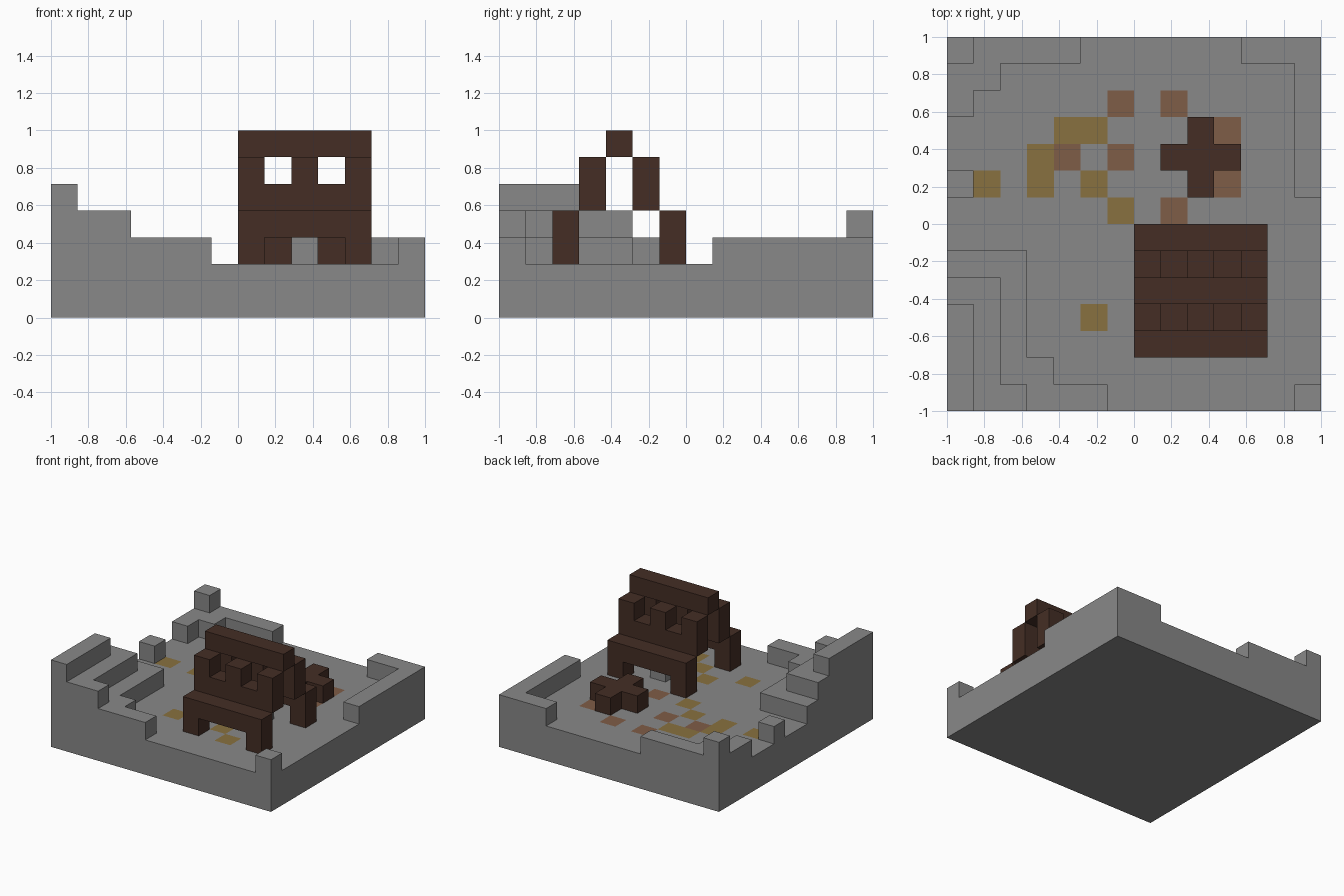
import bpy
import bmesh
from mathutils import Vector

SIZE = 14               # blocks along each side of the square
BLOCK = 2 / SIZE        # edge length of one block
FLOOR = 2               # blocks below the courtyard floor

default_cube = bpy.data.objects.get("Cube")
if default_cube:
    bpy.data.objects.remove(default_cube, do_unlink=True)


def make_material(name, colour):
    material = bpy.data.materials.new(name)
    material.use_nodes = True
    rgba = (*colour, 1)
    material.diffuse_color = rgba
    for node in material.node_tree.nodes:
        if node.type == "BSDF_PRINCIPLED":
            node.inputs["Base Color"].default_value = rgba
            node.inputs["Roughness"].default_value = 0.9
    return material


stone = make_material("grey stone", (0.246, 0.246, 0.246))
wood = make_material("dark brown wood", (0.058, 0.027, 0.018))
clay = make_material("reddish clay", (0.212, 0.109, 0.063))
straw = make_material("yellow straw", (0.25, 0.165, 0.05))


def block_range(x, y, z):
    """All block cells inside the given half-open ranges."""
    return {(i, j, k) for i in range(*x) for j in range(*y) for k in range(*z)}


def build_blocks(name, cells, materials, paint=None):
    """Turn cells into one shell of outer faces, merging flat areas."""
    bm = bmesh.new()
    for cell in cells:
        for axis in range(3):
            for sign in (-1, 1):
                step = [0, 0, 0]
                step[axis] = sign
                if tuple(c + s for c, s in zip(cell, step)) in cells:
                    continue
                normal = Vector(step)
                side = Vector([step[axis - 1], step[axis - 2], 0])
                side = Vector([0, 0, 0])
                side[(axis + 1) % 3] = 1
                other = normal.cross(side)
                middle = Vector(cell) + Vector((0.5, 0.5, 0.5)) + normal / 2
                corners = [middle + (side * a + other * b) / 2
                           for a, b in ((-1, -1), (1, -1), (1, 1), (-1, 1))]
                face = bm.faces.new([bm.verts.new(c) for c in corners])
                if paint and step == [0, 0, 1]:
                    face.material_index = paint(cell)
    bmesh.ops.remove_doubles(bm, verts=bm.verts, dist=0.01)
    bmesh.ops.dissolve_limit(bm, angle_limit=0.01, verts=bm.verts,
                             edges=bm.edges, delimit={"MATERIAL"})
    for vert in bm.verts:
        vert.co = vert.co * BLOCK - Vector((1, 1, 0))
    mesh = bpy.data.meshes.new(name)
    bm.to_mesh(mesh)
    bm.free()
    for material in materials:
        mesh.materials.append(material)
    obj = bpy.data.objects.new(name, mesh)
    bpy.context.collection.objects.link(obj)
    return obj


# Stone courtyard: solid slab with stepped ruins on the corners
ground = block_range((0, SIZE), (0, SIZE), (0, FLOOR))
ruins = [
    # front left terraces: x range, y range, top level
    ((0, 3), (0, 6), 3), ((0, 4), (0, 2), 3), ((0, 6), (0, 1), 3),
    ((0, 2), (0, 5), 4), ((0, 3), (0, 1), 4), ((0, 1), (0, 4), 5),
    # back left corner and lone post
    ((0, 5), (13, 14), 3), ((0, 2), (12, 14), 3), ((0, 1), (11, 14), 3),
    ((0, 1), (13, 14), 4), ((0, 1), (8, 9), 3),
    # back right wall and front right post
    ((11, 14), (13, 14), 3), ((13, 14), (8, 14), 3), ((13, 14), (0, 1), 3),
]
for x, y, top in ruins:
    ground |= block_range(x, y, (FLOOR, top))

# Coloured floor patches, set by cell
clay_cells = {(6, 11), (8, 11), (10, 10), (10, 8), (8, 7), (6, 9), (4, 9)}
straw_cells = {(4, 10), (5, 10), (3, 8), (3, 9), (1, 8), (5, 8), (6, 7),
               (5, 3), (7, 4), (8, 3), (9, 2)}


def floor_paint(cell):
    if cell[2] != FLOOR - 1:
        return 0
    return 1 if cell[:2] in clay_cells else 2 if cell[:2] in straw_cells else 0


build_blocks("stone_courtyard", ground, [stone, clay, straw], floor_paint)

# Wooden hut: mirrored stepped roof around the ridge row
LEFT, RIGHT, RIDGE = 7, 12, 4
for label, sign in (("front", -1), ("back", 1)):
    eave, slope = RIDGE + 2 * sign, RIDGE + sign
    beam = block_range((LEFT, RIGHT), (eave, eave + 1), (3, 4))
    for post in (LEFT, RIGHT - 1):
        beam |= block_range((post, post + 1), (eave, eave + 1), (FLOOR, 3))
    build_blocks(label + "_posts_and_eave", beam, [wood])

    roof = block_range((LEFT, RIGHT), (slope, slope + 1), (4, 5))
    for stud in range(LEFT, RIGHT, 2):
        roof |= block_range((stud, stud + 1), (slope, slope + 1), (5, 6))
    build_blocks(label + "_roof_slope", roof, [wood])
build_blocks("roof_ridge", block_range((LEFT, RIGHT), (RIDGE, RIDGE + 1), (6, 7)), [wood])

# Stone seat inside the hut
build_blocks("stone_seat", block_range((9, 10), (5, 6), (FLOOR, 3)), [stone])

# Cross-shaped log pile behind the hut
logs = (block_range((8, 11), (9, 10), (FLOOR, 3))
        | block_range((9, 10), (8, 11), (FLOOR, 3)))
build_blocks("log_pile", logs, [wood])
